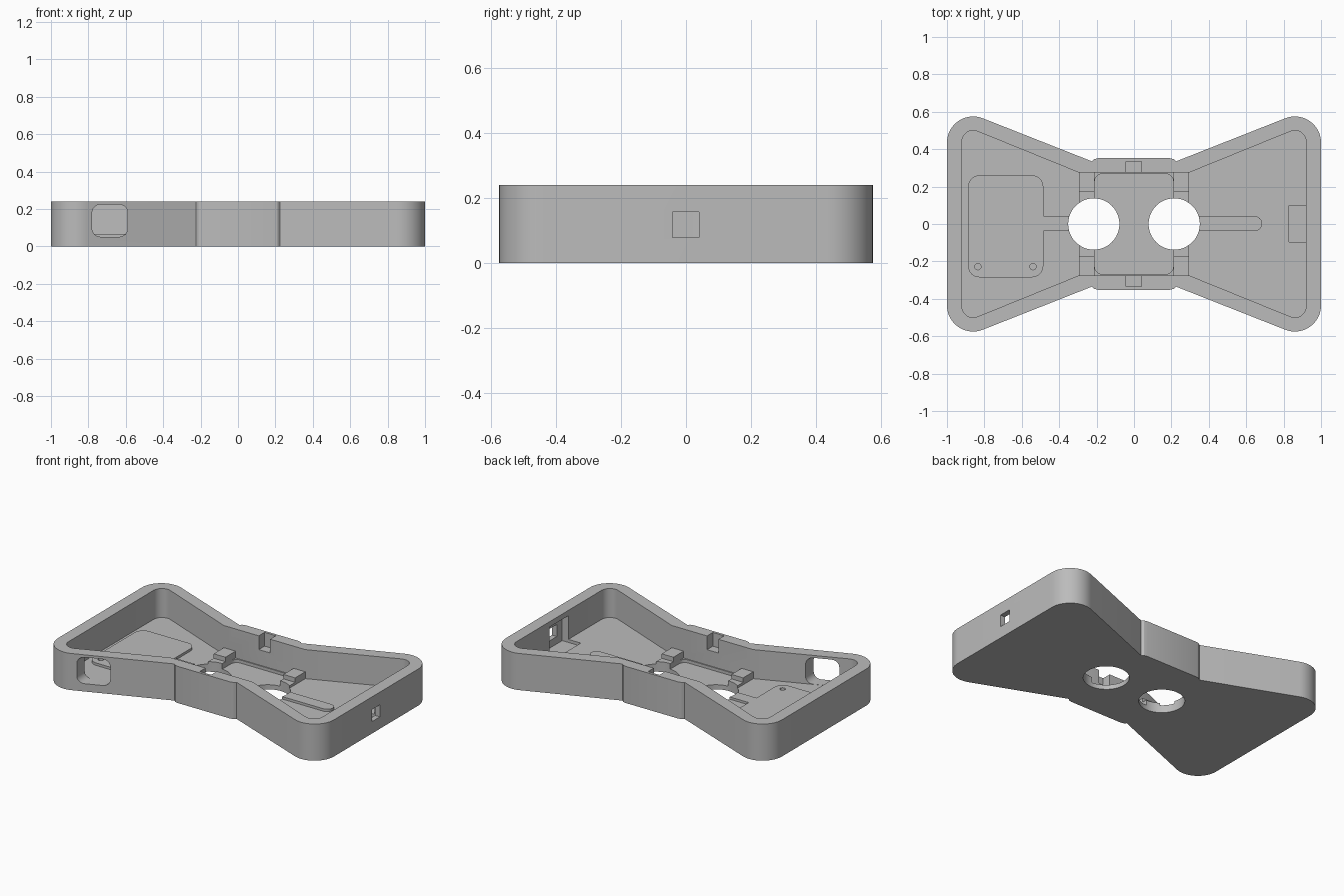
import bpy, bmesh, math
from mathutils import Vector

if "Cube" in bpy.data.objects:
    bpy.data.objects.remove(bpy.data.objects["Cube"])

grey = bpy.data.materials.new("light grey")
grey.diffuse_color = (0.5, 0.5, 0.5, 1)
grey.use_nodes = True
grey.node_tree.nodes["Principled BSDF"].inputs["Base Color"].default_value = grey.diffuse_color


def prism(name, pts, z0, z1):
    """Extrude a closed outline from z0 to z1."""
    bm = bmesh.new()
    face = bm.faces.new([bm.verts.new((x, y, z0)) for x, y in pts])
    ext = bmesh.ops.extrude_face_region(bm, geom=[face])
    for v in ext["geom"]:
        if isinstance(v, bmesh.types.BMVert):
            v.co.z = z1
    bmesh.ops.recalc_face_normals(bm, faces=bm.faces)
    me = bpy.data.meshes.new(name)
    bm.to_mesh(me)
    bm.free()
    me.materials.append(grey)
    ob = bpy.data.objects.new(name, me)
    bpy.context.collection.objects.link(ob)
    return ob


def arc(cx, cy, r, a0, a1, n=12):
    return [(cx + r * math.cos(math.radians(a0 + (a1 - a0) * i / n)),
             cy + r * math.sin(math.radians(a0 + (a1 - a0) * i / n))) for i in range(n + 1)]


def rect(x0, x1, y0, y1, r=0.0):
    if r == 0:
        return [(x0, y0), (x1, y0), (x1, y1), (x0, y1)]
    return (arc(x1 - r, y1 - r, r, 0, 90, 8) + arc(x0 + r, y1 - r, r, 90, 180, 8)
            + arc(x0 + r, y0 + r, r, 180, 270, 8) + arc(x1 - r, y0 + r, r, 270, 360, 8))


def four_way(quarter):
    """Mirror a quarter outline (running from +x towards the +y axis) to all quadrants."""
    half = quarter + [(-x, y) for x, y in reversed(quarter)]
    return half + [(x, -y) for x, y in reversed(half)]


def cut(ob, *cutters):
    for c in cutters:
        m = ob.modifiers.new("cut", 'BOOLEAN')
        m.operation, m.solver, m.object = 'DIFFERENCE', 'EXACT', c
    bpy.context.view_layer.update()
    me = bpy.data.meshes.new_from_object(ob.evaluated_get(bpy.context.evaluated_depsgraph_get()))
    ob.modifiers.clear()
    ob.data = me


H, FLOOR, RAISED, POST = 0.24, 0.05, 0.066, 0.095

# Bow-tie shell
outer = four_way(arc(0.86, 0.435, 0.14, 0, 111.6, 16) + [(0.225, 0.335), (0.212, 0.347), (0.19, 0.352)])
shell = prism("tray_shell", outer, 0, H)

# Cavity, eye holes, centre recess
inner = four_way(arc(0.86, 0.44, 0.06, 0, 112) + [(0.295, 0.275)])
cavity = prism("cavity_cutter", inner, FLOOR, H + 0.1)
eyes = [prism("eye_cutter", arc(s * 0.215, 0, 0.137, 0, 352.5, 47), -0.1, 0.2) for s in (-1, 1)]
recess = prism("recess_cutter", rect(-0.21, 0.21, -0.268, 0.268, 0.04), 0.03, 0.1)

# Rim notches, side pocket and its window, rounded front port
notches = [prism("notch_cutter", rect(-0.042, 0.04, min(s * 0.25, s * 0.335), max(s * 0.25, s * 0.335)),
                 0.15, H + 0.1) for s in (-1, 1)]
pocket = prism("pocket_cutter", rect(0.83, 0.965, -0.097, 0.1), 0.03, 0.205)
window = prism("window_cutter", rect(0.9, 1.1, -0.042, 0.04), 0.078, 0.157)
port = prism("port_cutter", rect(-0.78, -0.59, 0.051, 0.224, 0.045), 0.33, 0.7)
port.rotation_euler.x = math.radians(90)
cutters = [cavity, recess, pocket, window, port] + notches + eyes
cut(shell, *cutters)

# Raised equipment plate with two screw holes
plate = prism("equipment_plate", rect(-0.887, -0.485, -0.285, 0.26, 0.06), FLOOR - 0.005, RAISED)
screws = [prism("screw_cutter", arc(x, -0.228, 0.017, 0, 345, 23), FLOOR + 0.002, 0.1) for x in (-0.835, -0.54)]
cut(plate, *screws)

# Cable strips leading to the eye holes
strips = [prism("left_cable_strip", rect(-0.49, -0.33, -0.038, 0.042), FLOOR - 0.005, RAISED - 0.001),
          prism("right_cable_strip", [(0.33, -0.038)] + arc(0.645, 0.002, 0.04, -90, 90) + [(0.33, 0.042)],
                FLOOR - 0.005, RAISED)]
for ob in strips:
    cut(ob, *eyes)

# Side pads beside each eye hole, with a taller post at each end
pads = []
for s, side in ((-1, "left"), (1, "right")):
    x0, x1 = sorted((s * 0.21, s * 0.295))
    pad = prism(side + "_pad", rect(x0, x1, -0.2, 0.2), FLOOR - 0.005, RAISED)
    cut(pad, *eyes)
    pads.append(pad)
    for t, end in ((-1, "front"), (1, "back")):
        y0, y1 = sorted((t * 0.17, t * 0.276))
        pads.append(prism(f"{side}_{end}_post", rect(x0, x1, y0, y1), FLOOR - 0.005, POST))

for c in cutters + screws:
    bpy.data.objects.remove(c, do_unlink=True)

# Smooth the curved walls, keep edges crisp
for ob in [shell, plate] + strips + pads:
    bpy.ops.object.select_all(action='DESELECT')
    ob.select_set(True)
    bpy.context.view_layer.objects.active = ob
    bpy.ops.object.shade_smooth_by_angle(angle=math.radians(25))
